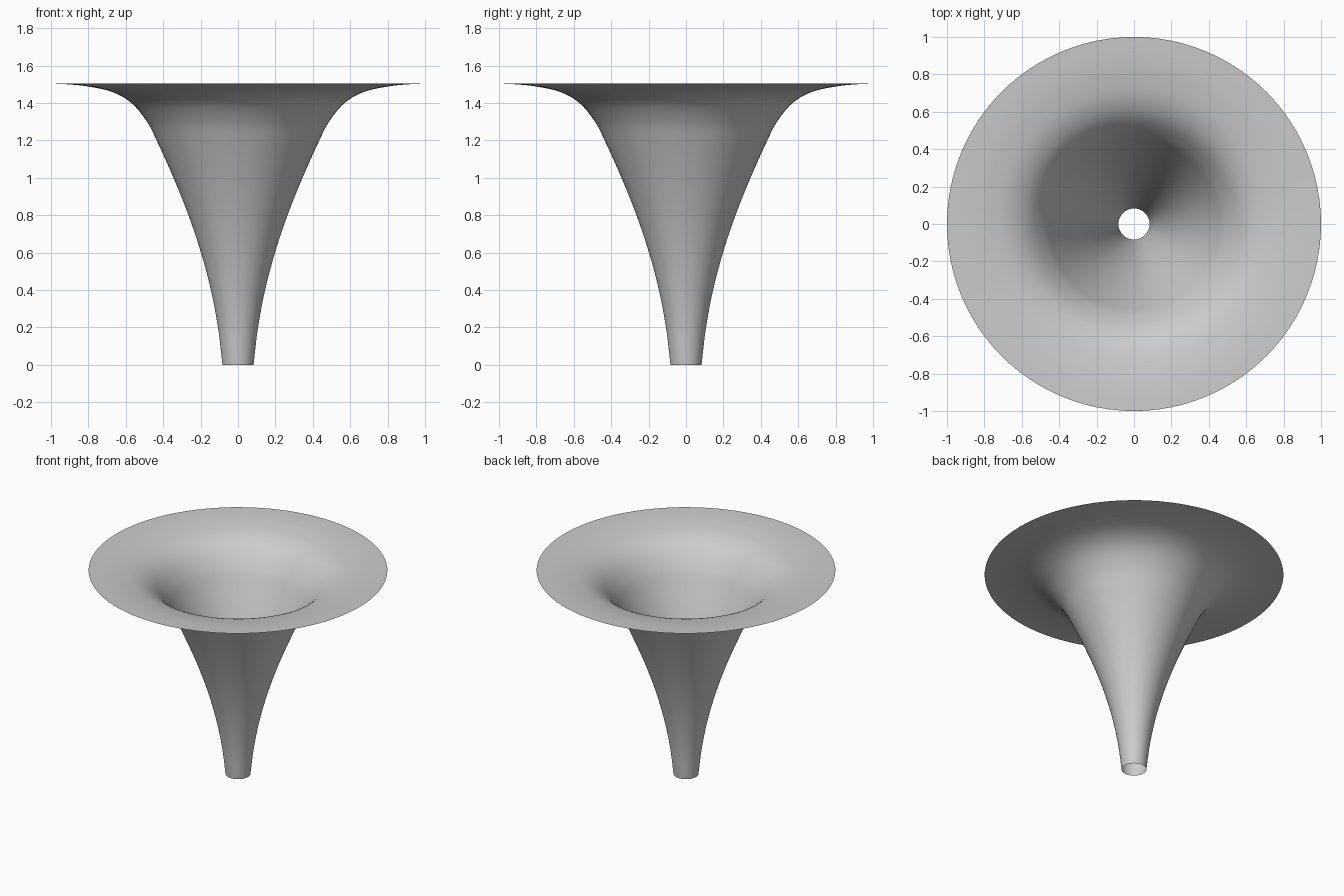
import bpy
import bmesh
import math
from mathutils import Vector, geometry

cube = bpy.data.objects.get("Cube")
if cube:
    bpy.data.objects.remove(cube, do_unlink=True)

SIDES = 96
STEPS = 6

# Horn outline from the open mouthpiece end to the rim: (radius, height)
OUTLINE = [(0.083, 0), (0.107, 0.2), (0.145, 0.4), (0.198, 0.6), (0.265, 0.8),
           (0.345, 1.0), (0.435, 1.2), (0.487, 1.3), (0.57, 1.4), (0.67, 1.458),
           (0.8, 1.488), (0.9, 1.499), (1.0, 1.504)]


def smooth_path(points):
    """Smooth curve through all the points."""
    pts = [Vector((r, 0, z)) for r, z in points]
    ends = [2 * pts[0] - pts[1]] + pts + [2 * pts[-1] - pts[-2]]
    path = [pts[0]]
    for a, b, c, d in zip(ends, ends[1:], ends[2:], ends[3:]):
        reach = (c - b).length / 3
        h1 = b + (c - a).normalized() * reach
        h2 = c - (d - b).normalized() * reach
        path += geometry.interpolate_bezier(b, h1, h2, c, STEPS + 1)[1:]
    return path


# Single grey finish
grey = bpy.data.materials.new("plain_grey")
grey.use_nodes = True
colour = (0.6, 0.6, 0.6, 1)
grey.diffuse_color = colour
grey.node_tree.nodes["Principled BSDF"].inputs["Base Color"].default_value = colour

# Flared horn: thin open shell spun around the vertical axis
bm = bmesh.new()
verts = [bm.verts.new(p) for p in smooth_path(OUTLINE)]
edges = [bm.edges.new(pair) for pair in zip(verts, verts[1:])]
bmesh.ops.spin(bm, geom=verts + edges, cent=(0, 0, 0), axis=(0, 0, 1),
               angle=math.tau, steps=SIDES, use_merge=True)
bmesh.ops.remove_doubles(bm, verts=bm.verts, dist=0.0001)
bmesh.ops.recalc_face_normals(bm, faces=bm.faces)
# Face the shell outward
side = min(bm.faces, key=lambda f: f.calc_center_median().z)
centre = side.calc_center_median()
if side.normal.dot(Vector((centre.x, centre.y, 0))) < 0:
    bmesh.ops.reverse_faces(bm, faces=bm.faces)
for face in bm.faces:
    face.smooth = True

mesh = bpy.data.meshes.new("flared_horn")
bm.to_mesh(mesh)
bm.free()
mesh.materials.append(grey)
horn = bpy.data.objects.new("flared_horn", mesh)
bpy.context.collection.objects.link(horn)
